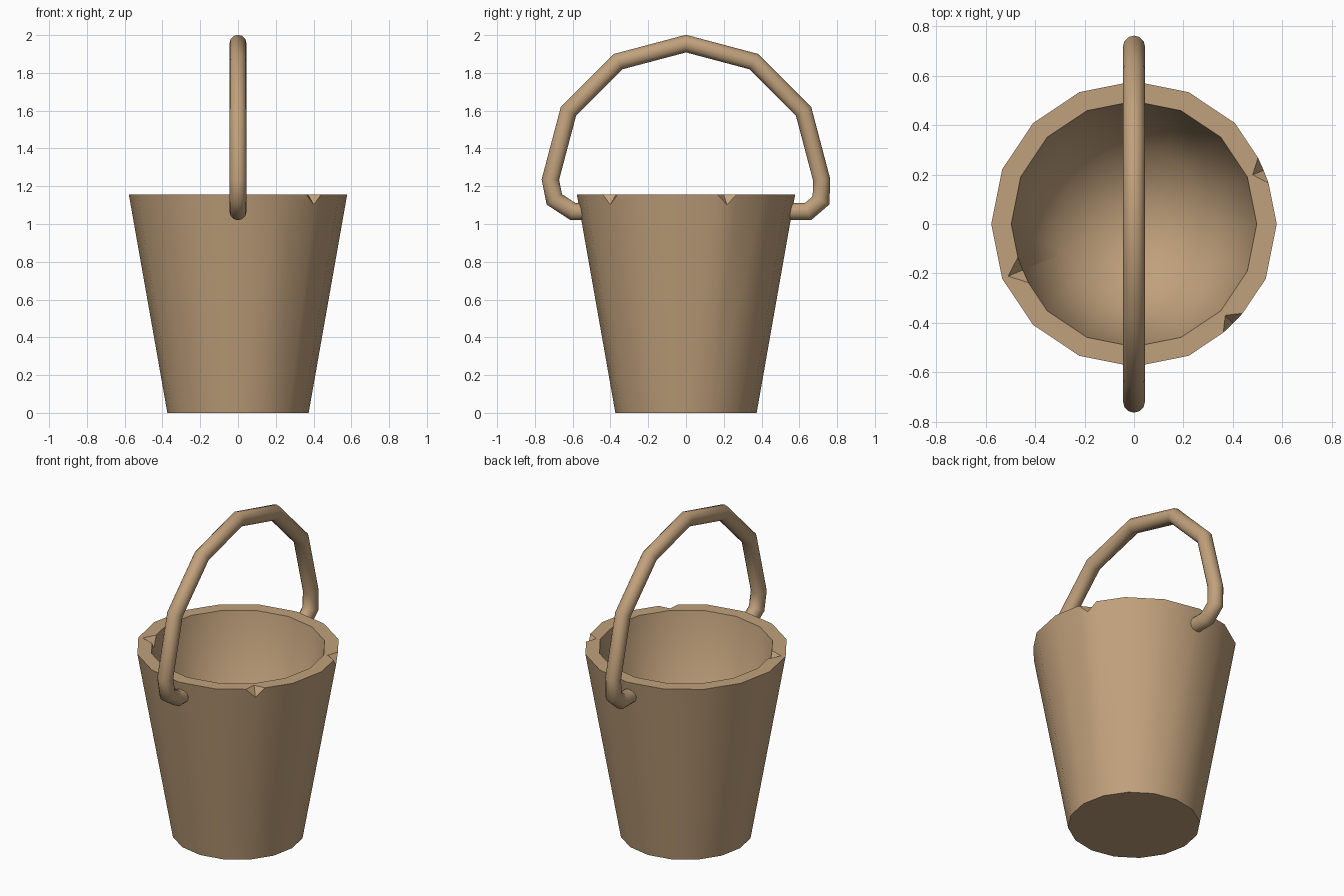
import bpy, bmesh, math
from mathutils import Vector

if "Cube" in bpy.data.objects:
    bpy.data.objects.remove(bpy.data.objects["Cube"])

N = 16                      # sides of the bucket
TOP, FLOOR = 1.157, 0.09    # rim height, inside floor height
R_OUT, R_IN, R_BASE = 0.578, 0.497, 0.374
TAPER = (R_OUT - R_BASE) / TOP

wood = bpy.data.materials.new("tan_wood")
wood.diffuse_color = (0.53, 0.355, 0.2, 1)
wood.use_nodes = True
wood.node_tree.nodes["Principled BSDF"].inputs["Base Color"].default_value = wood.diffuse_color


def polar(r, deg, z):
    a = math.radians(deg)
    return Vector((r * math.cos(a), r * math.sin(a), z))


def add_object(name, bm):
    bmesh.ops.recalc_face_normals(bm, faces=bm.faces[:])
    mesh = bpy.data.meshes.new(name)
    bm.to_mesh(mesh)
    bm.free()
    mesh.materials.append(wood)
    ob = bpy.data.objects.new(name, mesh)
    bpy.context.collection.objects.link(ob)
    return ob


def loft(bm, rings):
    for a, b in zip(rings, rings[1:]):
        n = len(a)
        for i in range(n):
            bm.faces.new((a[i], a[(i + 1) % n], b[(i + 1) % n], b[i]))


# Bucket: tapered hollow shell
bm = bmesh.new()
r_floor = R_IN - (TOP - FLOOR) * TAPER
rings = [[bm.verts.new(polar(r, i * 360 / N, z)) for i in range(N)]
         for r, z in ((R_BASE, 0), (R_OUT, TOP), (R_IN, TOP), (r_floor, FLOOR))]
loft(bm, rings)
bm.faces.new(rings[0])
centre = bm.verts.new((0, 0, FLOOR))
for i in range(N):
    bm.faces.new((rings[3][i], rings[3][(i + 1) % N], centre))
bucket = add_object("bucket", bm)


# Chips cut out of the rim: wedge through two edge points, a tip and a low point
def chip(radius, deg, tip_radius, width=0.057, depth=0.055):
    corner = polar(radius, deg, TOP)
    low = polar(radius - depth * TAPER, deg, TOP - depth)
    tip = polar(tip_radius, deg, TOP)
    mid = (low + tip) / 2
    pts = [low + (low - tip), tip + (tip - low)]
    for s in (-22.5, 22.5):
        p = corner + (polar(radius, deg + s, TOP) - corner).normalized() * width
        pts.append(p + (p - mid) * 1.5)
    b = bmesh.new()
    for p in pts:
        b.verts.new(p)
    bmesh.ops.convex_hull(b, input=b.verts[:])
    cutter = add_object("chip_cutter", b)
    cutter.hide_render = True
    mod = bucket.modifiers.new("chip", 'BOOLEAN')
    mod.operation = 'DIFFERENCE'
    mod.solver = 'EXACT'
    mod.object = cutter
    bpy.context.view_layer.objects.active = bucket
    bpy.ops.object.modifier_apply(modifier=mod.name)
    bpy.data.objects.remove(cutter)


chip(R_OUT, -45, 0.523)
chip(R_OUT, 22.5, 0.52)
chip(R_IN, 202.5, 0.552)

# Handle: mitred tube swept along a bent path in the y-z plane
path = [(-0.53, 1.065), (-0.597, 1.065), (-0.697, 1.13), (-0.718, 1.235),
        (-0.622, 1.598), (-0.358, 1.86), (0, 1.955), (0.358, 1.86),
        (0.622, 1.598), (0.718, 1.235), (0.715, 1.125), (0.645, 1.065),
        (0.53, 1.065)]
path = [Vector((0, y, z)) for y, z in path]
R_TUBE, SIDES = 0.045, 12
bm = bmesh.new()
rings = []
for i, p in enumerate(path):
    d0 = (p - path[max(i - 1, 0)]).normalized()
    d1 = (path[min(i + 1, len(path) - 1)] - p).normalized()
    t = (d0 + d1).normalized()
    miter = 1 / max(t.dot(d1 if i == 0 else d0), 0.5)
    side = Vector((1, 0, 0))
    up = side.cross(t) * miter
    ring = []
    for k in range(SIDES):
        a = 2 * math.pi * k / SIDES
        ring.append(bm.verts.new(p + (side * math.cos(a) + up * math.sin(a)) * R_TUBE))
    rings.append(ring)
loft(bm, rings)
bm.faces.new(rings[0])
bm.faces.new(rings[-1])
handle = add_object("handle", bm)

# Smooth shading with crisp rim, chips and base; inside floor stays soft
for ob, limit in ((bucket, 35), (handle, 60)):
    bm = bmesh.new()
    bm.from_mesh(ob.data)
    for f in bm.faces:
        f.smooth = True
    for e in bm.edges:
        soft_floor = all(abs(v.co.z - FLOOR) < 0.01 for v in e.verts)
        if not soft_floor and e.calc_face_angle(0) > math.radians(limit):
            e.smooth = False
    bm.to_mesh(ob.data)
    bm.free()
